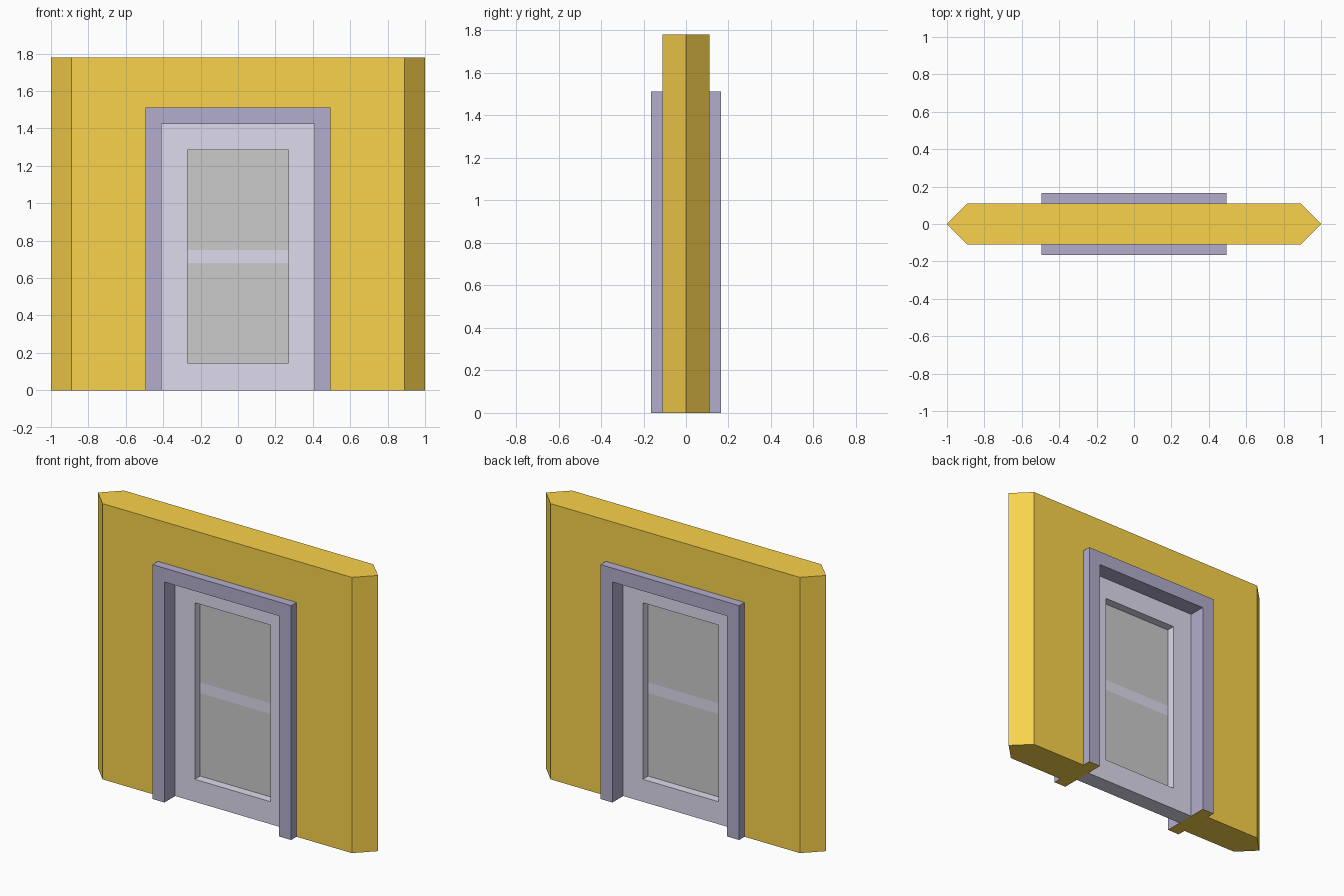
import bpy, bmesh

if "Cube" in bpy.data.objects:
    bpy.data.objects.remove(bpy.data.objects["Cube"])

U = 0.055  # depth step shared by every layer


def material(name, rgb):
    m = bpy.data.materials.new(name)
    m.diffuse_color = (*rgb, 1)
    m.use_nodes = True
    m.node_tree.nodes["Principled BSDF"].inputs["Base Color"].default_value = m.diffuse_color
    return m


ORANGE = material("orange", (0.95, 0.645, 0.07))
PURPLE = material("purple", (0.445, 0.42, 0.61))
LAVENDER = material("lavender", (0.73, 0.71, 0.85))


def finish(name, bm, *mats):
    bmesh.ops.recalc_face_normals(bm, faces=bm.faces)
    mesh = bpy.data.meshes.new(name)
    for m in mats:
        mesh.materials.append(m)
    bm.to_mesh(mesh)
    bm.free()
    obj = bpy.data.objects.new(name, mesh)
    bpy.context.collection.objects.link(obj)
    return obj


def arch(name, sections, top, inner, inner_top, *mats):
    """Doorway-shaped solid lofted along y; sections are (y, outer half width)."""
    bm = bmesh.new()
    rings = []
    for y, w in sections:
        pts = [(-w, 0), (-w, top), (w, top), (w, 0),
               (inner, 0), (inner, inner_top), (-inner, inner_top), (-inner, 0)]
        rings.append([bm.verts.new((x, y, z)) for x, z in pts])
    for a, b in zip(rings, rings[1:]):
        for i in range(8):
            j = (i + 1) % 8
            bm.faces.new((a[i], a[j], b[j], b[i]))
    # front and back caps: left leg, lintel, right leg
    for r in (rings[0], rings[-1]):
        for quad in ((0, 1, 6, 7), (1, 2, 5, 6), (2, 3, 4, 5)):
            bm.faces.new([r[i] for i in quad])
    # soles of the legs take the last material
    bm.normal_update()
    for f in bm.faces:
        if all(v.co.z == 0 for v in f.verts):
            f.material_index = len(mats) - 1
    return finish(name, bm, *mats)


def panel(name, x, z0, z1, *mats):
    """Flat rectangle in the middle plane y = 0."""
    bm = bmesh.new()
    bm.faces.new([bm.verts.new((sx, 0, z)) for sx, z in
                  ((-x, z0), (x, z0), (x, z1), (-x, z1))])
    return finish(name, bm, *mats)


# wall with pointed ends
arch("wall", [(-2 * U, 0.89), (0, 1.0), (2 * U, 0.89)], 1.78, 0.495, 1.513, ORANGE)

# door frame standing proud of both wall faces
arch("door_frame", [(-3 * U, 0.495), (3 * U, 0.495)], 1.513, 0.41, 1.423, PURPLE, ORANGE)

# door leaf with a window opening
bm = bmesh.new()
loops = []
for y in (-U, U):
    for x, z0, z1 in ((0.41, 0, 1.423), (0.27, 0.145, 1.285)):
        loops.append([bm.verts.new((px, y, pz)) for px, pz in
                      ((-x, z0), (x, z0), (x, z1), (-x, z1))])
fo, fi, bo, bi = loops
for a, b in ((fo, fi), (bo, bi), (fo, bo), (fi, bi)):
    for i in range(4):
        j = (i + 1) % 4
        bm.faces.new((a[i], a[j], b[j], b[i]))
finish("door_leaf", bm, LAVENDER)

# window panes and the rail between them
panel("lower_pane", 0.27, 0.145, 0.68)
panel("window_rail", 0.27, 0.68, 0.75, LAVENDER)
panel("upper_pane", 0.27, 0.75, 1.285)
